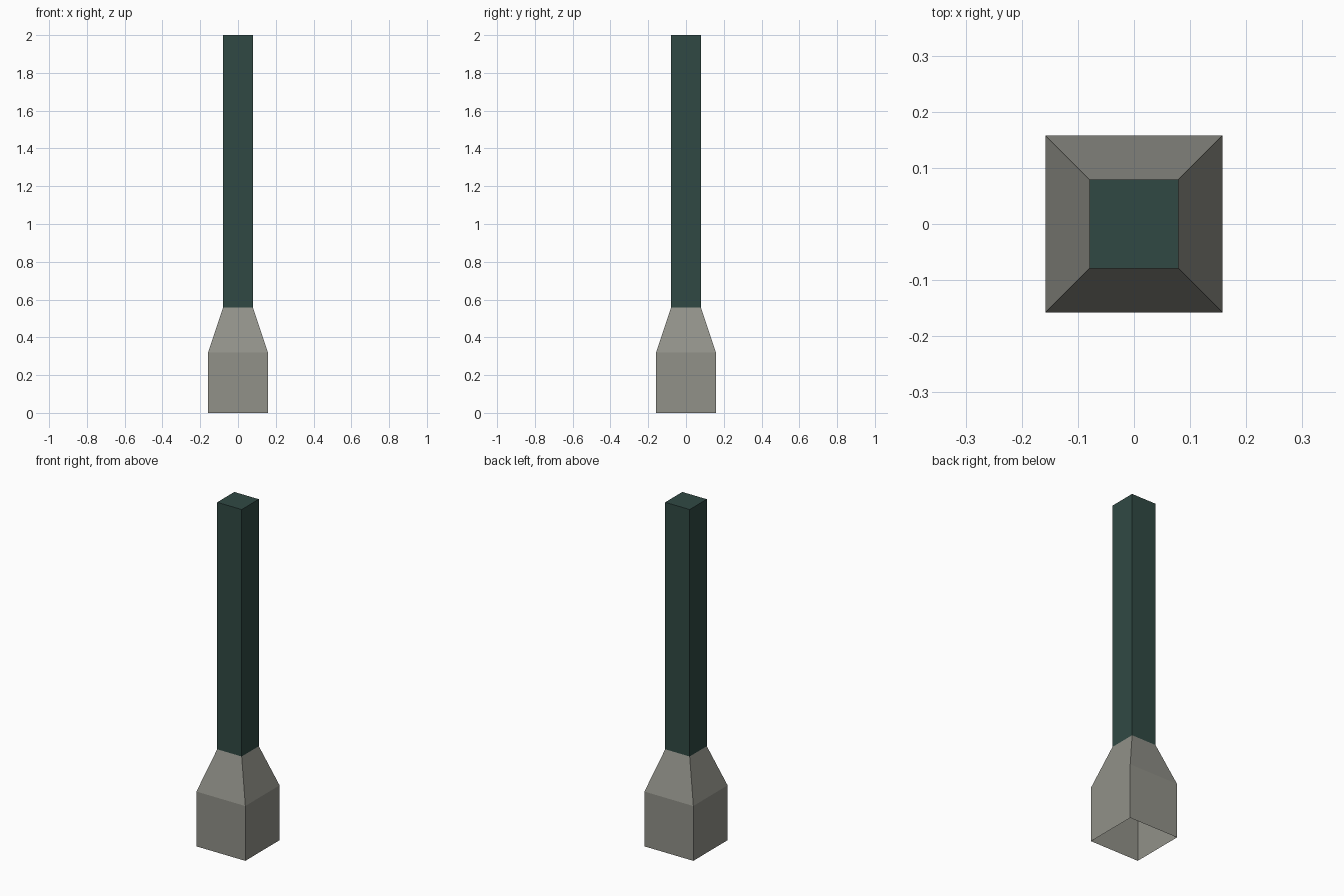
import bpy, bmesh

if "Cube" in bpy.data.objects:
    bpy.data.objects.remove(bpy.data.objects["Cube"])


def material(name, srgb):
    m = bpy.data.materials.new(name)
    lin = [((c / 255 + 0.055) / 1.055) ** 2.4 for c in srgb]
    m.diffuse_color = (*lin, 1)
    m.use_nodes = True
    m.node_tree.nodes["Principled BSDF"].inputs["Base Color"].default_value = m.diffuse_color
    return m


def square_tube(name, sections, mat, cap_top=False):
    """Loft square rings given as (half width, height)."""
    bm = bmesh.new()
    rings = [[bm.verts.new((sx * h, sy * h, z))
              for sx, sy in ((-1, -1), (1, -1), (1, 1), (-1, 1))]
             for h, z in sections]
    for low, high in zip(rings, rings[1:]):
        for i in range(4):
            j = (i + 1) % 4
            bm.faces.new((low[i], low[j], high[j], high[i]))
    if cap_top:
        bm.faces.new(rings[-1])
    mesh = bpy.data.meshes.new(name)
    bm.to_mesh(mesh)
    bm.free()
    mesh.materials.append(mat)
    obj = bpy.data.objects.new(name, mesh)
    bpy.context.collection.objects.link(obj)
    return obj


stone = material("stone_grey", (145, 145, 137))
green = material("dark_green", (48, 73, 68))

# Plinth, open underneath, tapering in to the post
square_tube("plinth", [(0.158, 0), (0.158, 0.32), (0.079, 0.558)], stone)
# Post with flat top
square_tube("post", [(0.079, 0.558), (0.079, 2.0)], green, cap_top=True)
